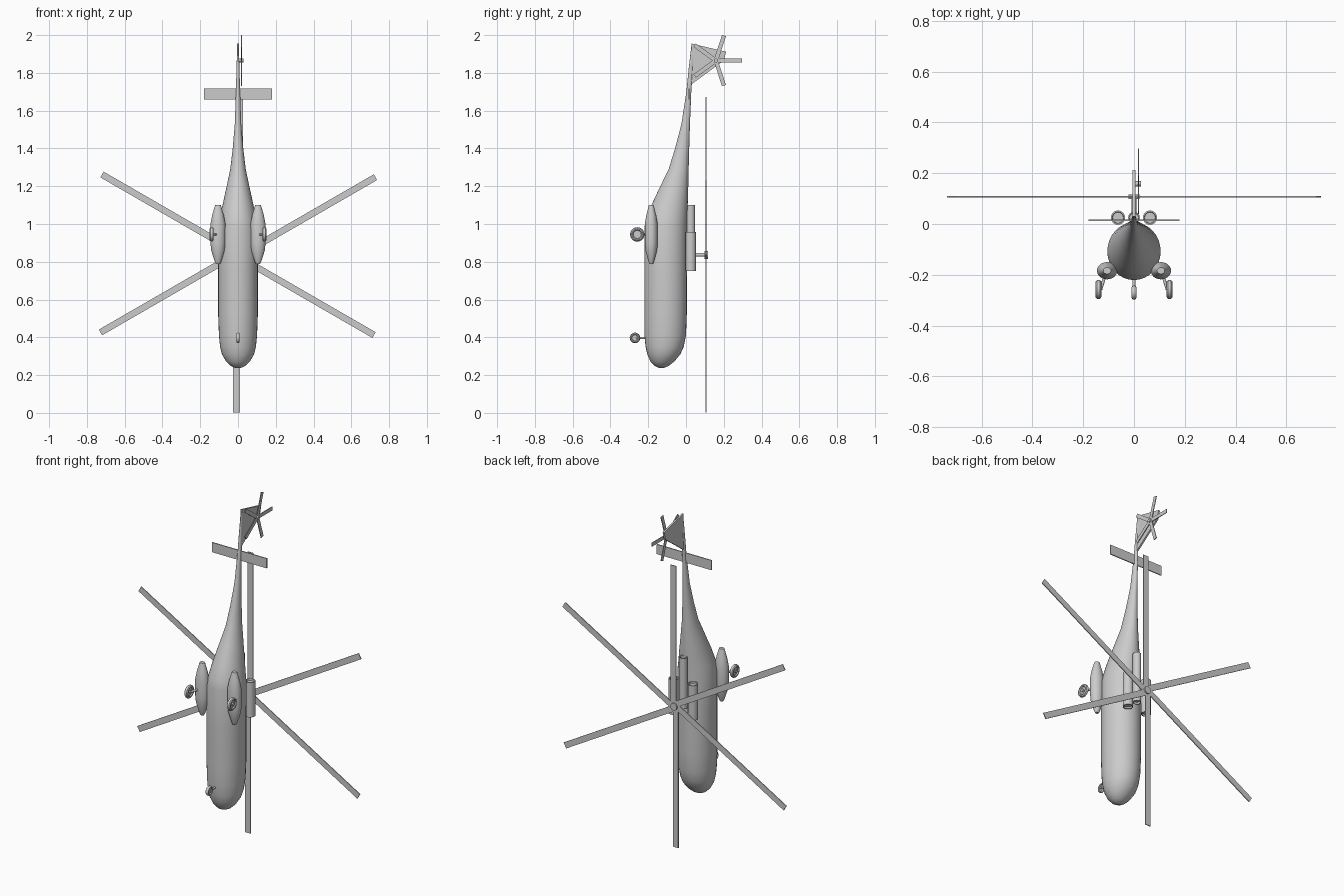
import bpy, bmesh, math
from mathutils import Vector, Matrix

if "Cube" in bpy.data.objects:
    bpy.data.objects.remove(bpy.data.objects["Cube"])

grey = bpy.data.materials.new("light grey")
grey.diffuse_color = (0.6, 0.6, 0.6, 1)
grey.use_nodes = True
grey.node_tree.nodes["Principled BSDF"].inputs["Base Color"].default_value = grey.diffuse_color


def finish(name, bm, matrix=None, angle=35):
    bmesh.ops.recalc_face_normals(bm, faces=bm.faces)
    if matrix:
        bm.transform(matrix)
    me = bpy.data.meshes.new(name)
    bm.to_mesh(me)
    bm.free()
    ob = bpy.data.objects.new(name, me)
    bpy.context.collection.objects.link(ob)
    me.materials.append(grey)
    bpy.ops.object.select_all(action='DESELECT')
    bpy.context.view_layer.objects.active = ob
    ob.select_set(True)
    bpy.ops.object.shade_smooth_by_angle(angle=math.radians(angle))
    return ob


def loft(name, rings, sides=32, matrix=None, angle=35):
    """Elliptical rings (z, cx, cy, rx, ry) joined along z, capped at both ends."""
    bm = bmesh.new()
    loops = []
    for z, cx, cy, rx, ry in rings:
        loops.append([bm.verts.new((cx + rx * math.cos(2 * math.pi * i / sides),
                                    cy + ry * math.sin(2 * math.pi * i / sides), z))
                      for i in range(sides)])
    for a, b in zip(loops, loops[1:]):
        for i in range(sides):
            j = (i + 1) % sides
            bm.faces.new((a[i], a[j], b[j], b[i]))
    bm.faces.new(loops[0])
    bm.faces.new(loops[-1])
    return finish(name, bm, matrix, angle)


def rod(name, p, q, r, sides=16):
    p, q = Vector(p), Vector(q)
    m = Matrix.Translation(p) @ (q - p).to_track_quat('Z', 'Y').to_matrix().to_4x4()
    return loft(name, [(0, 0, 0, r, r), ((q - p).length, 0, 0, r, r)], sides, m)


def box(name, lo, hi, matrix=None):
    bm = bmesh.new()
    bmesh.ops.create_cube(bm, size=1)
    lo, hi = Vector(lo), Vector(hi)
    bm.transform(Matrix.Translation((lo + hi) / 2) @ Matrix.Diagonal((*(hi - lo), 1)))
    return finish(name, bm, matrix)


# Fuselage and tail boom: (z, belly y, top y, half width)
body = [(0.238, -0.145, -0.115, 0.015), (0.25, -0.168, -0.09, 0.04), (0.272, -0.188, -0.062, 0.063),
        (0.31, -0.205, -0.03, 0.085), (0.35, -0.214, -0.012, 0.095), (0.41, -0.22, 0.0, 0.101),
        (0.52, -0.221, 0.004, 0.105), (0.75, -0.221, 0.005, 0.105), (0.98, -0.221, 0.006, 0.105),
        (1.03, -0.211, 0.007, 0.095), (1.10, -0.183, 0.009, 0.082), (1.20, -0.136, 0.012, 0.06),
        (1.29, -0.092, 0.014, 0.041), (1.40, -0.058, 0.017, 0.028), (1.53, -0.024, 0.021, 0.017),
        (1.70, 0.002, 0.028, 0.011), (1.82, 0.014, 0.036, 0.008), (1.95, 0.029, 0.04, 0.004)]
loft("fuselage", [(z, 0, (a + b) / 2, w, (b - a) / 2) for z, a, b, w in body], 32, angle=50)

# Tail fin
bm = bmesh.new()
outline = [(0.03, 1.955), (0.212, 1.912), (0.2, 1.865), (0.03, 1.74)]
face = bm.faces.new([bm.verts.new((-0.005, y, z)) for y, z in outline])
ext = bmesh.ops.extrude_face_region(bm, geom=[face])
bmesh.ops.translate(bm, vec=(0.01, 0, 0),
                    verts=[v for v in ext["geom"] if isinstance(v, bmesh.types.BMVert)])
finish("tail_fin", bm)

# Stabiliser
box("stabiliser", (-0.18, 0.012, 1.66), (0.18, 0.018, 1.718))

# Engine housings
def housing(name, x, z0, z1, r):
    loft(name, [(z0 + 0.01, x, 0.025, r * 0.75, r * 0.75), (z0, x, 0.025, r * 0.8, r * 0.8),
                (z0, x, 0.025, r, r), (z1, x, 0.025, r, r),
                (z1, x, 0.025, r * 0.8, r * 0.8), (z1 - 0.01, x, 0.025, r * 0.75, r * 0.75)], 24)

housing("centre_engine", 0, 0.80, 1.10, 0.023)
housing("right_engine", 0.063, 0.75, 0.957, 0.028)
housing("left_engine", -0.063, 0.75, 0.957, 0.028)

# Main rotor: mast, hub cap and six blades turning in the xz plane
C = Vector((0, 0.107, 0.837))
rod("rotor_mast", (0, 0.0, C.z), (0, 0.1, C.z), 0.01)
rod("rotor_hub", (0, 0.098, C.z), (0, 0.117, C.z), 0.021, 24)
for i in range(6):
    m = Matrix.Translation(C) @ Matrix.Rotation(i * math.pi / 3, 4, 'Y')
    box("main_blade", (-0.0095, -0.0025, 0.01), (0.0255, 0.0025, 0.836), m)

# Tail rotor: hub and five blades turning in the yz plane
T = Vector((0.018, 0.158, 1.865))
rod("tail_rotor_hub", (0, T.y, T.z), (0.028, T.y, T.z), 0.011)
for i in range(5):
    m = Matrix.Translation(T) @ Matrix.Rotation(i * 2 * math.pi / 5, 4, 'X')
    box("tail_blade", (-0.002, 0.005, -0.011), (0.002, 0.139, 0.011), m)


# Wheel with recessed hub, axle along x
def wheel(name, x, y, z, r, w):
    prof = [(-0.4, 0.35), (-0.4, 0.55), (-0.9, 0.65), (-1, 0.8), (-0.6, 0.95), (0, 1),
            (0.6, 0.95), (1, 0.8), (0.9, 0.65), (0.4, 0.55), (0.4, 0.35)]
    m = Matrix.Translation((x, y, z)) @ Matrix.Rotation(math.pi / 2, 4, 'Y')
    loft(name, [(t * w, 0, 0, k * r, k * r) for t, k in prof], 24, m)
    rod(name + "_axle", (x - w, y, z), (x + w, y, z), r * 0.25, 12)


# Side pods with main wheels, mirrored
pod = [(0.787, 0.25), (0.80, 0.42), (0.86, 0.9), (0.90, 1), (1.0, 1), (1.05, 0.75), (1.10, 0.38)]
for side, s in (("left", -1), ("right", 1)):
    loft(side + "_pod", [(z, s * 0.106, -0.184, 0.04 * k, 0.034 * k) for z, k in pod], 24)
    wheel(side + "_wheel", s * 0.14, -0.258, 0.945, 0.038, 0.011)
    rod(side + "_wheel_strut", (s * 0.11, -0.19, 0.945), (s * 0.131, -0.258, 0.945), 0.006, 12)

# Nose wheel
wheel("nose_wheel", 0, -0.27, 0.397, 0.028, 0.009)
rod("nose_wheel_strut", (0, -0.2, 0.397), (0, -0.268, 0.397), 0.006, 12)
